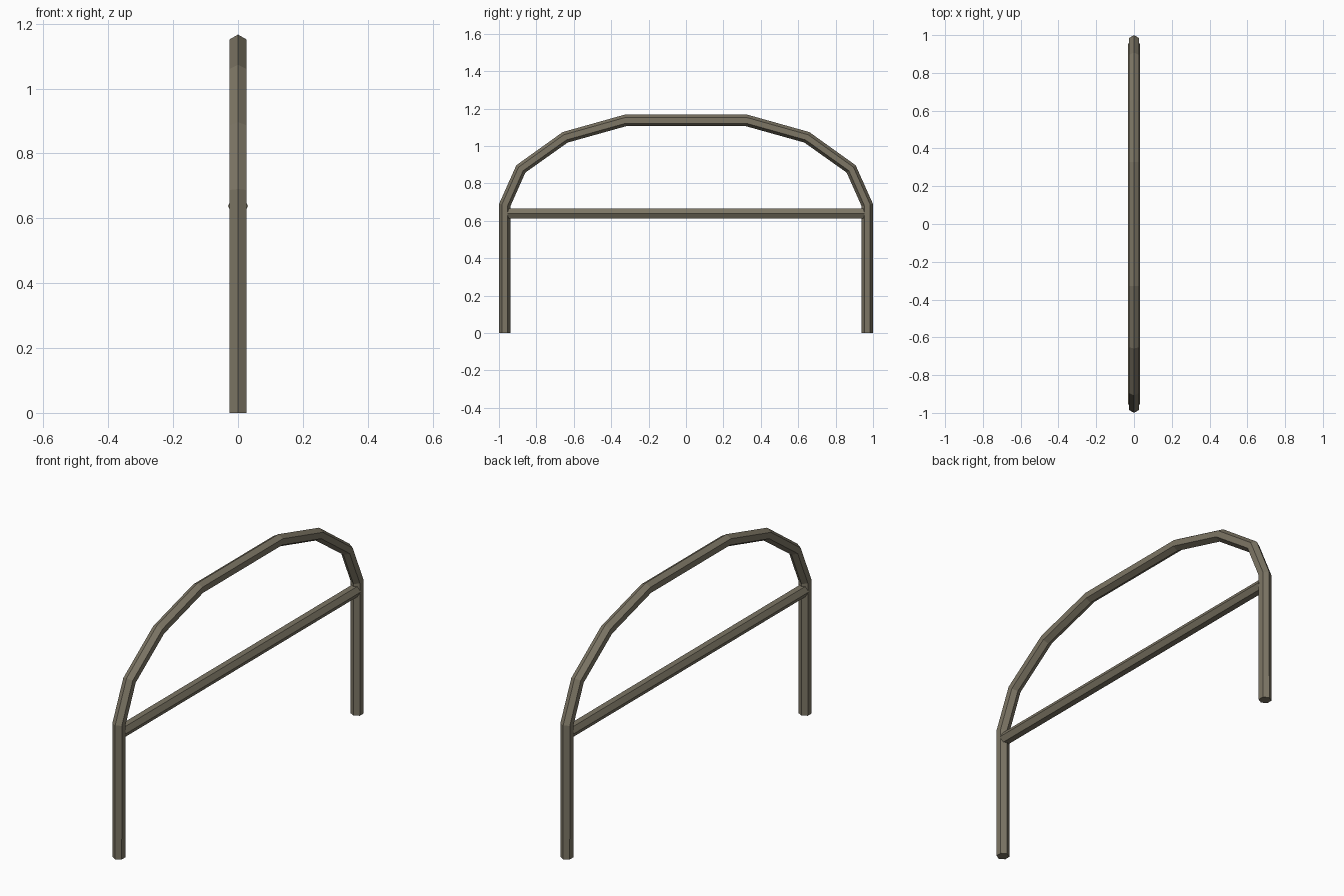
import bpy, bmesh, math
from mathutils import Vector

if "Cube" in bpy.data.objects:
    bpy.data.objects.remove(bpy.data.objects["Cube"])

mat = bpy.data.materials.new("olive_grey_metal")
mat.diffuse_color = (0.205, 0.181, 0.130, 1)
mat.use_nodes = True
mat.node_tree.nodes["Principled BSDF"].inputs["Base Color"].default_value = mat.diffuse_color

R = 0.031   # radius of the hexagonal tubing
X = Vector((1, 0, 0))


def hex_tube(name, path, turn=0.0):
    """Sweep a hexagon along (y, z) points, with rings on the bisecting planes."""
    pts = [Vector((0, y, z)) for y, z in path]
    bm = bmesh.new()
    rings = []
    for i, p in enumerate(pts):
        dirs = []
        if i > 0:
            dirs.append((p - pts[i - 1]).normalized())
        if i < len(pts) - 1:
            dirs.append((pts[i + 1] - p).normalized())
        tangent = sum(dirs, Vector()).normalized()
        normal = tangent.cross(X)
        rings.append([bm.verts.new(p + R * (math.cos(a) * normal + math.sin(a) * X))
                      for a in (turn + k * math.pi / 3 for k in range(6))])
    for a, b in zip(rings, rings[1:]):
        for k in range(6):
            n = (k + 1) % 6
            bm.faces.new((a[k], a[n], b[n], b[k]))
    bm.faces.new(rings[0])
    bm.faces.new(rings[-1])
    bmesh.ops.recalc_face_normals(bm, faces=bm.faces)
    mesh = bpy.data.meshes.new(name)
    bm.to_mesh(mesh)
    bm.free()
    mesh.materials.append(mat)
    obj = bpy.data.objects.new(name, mesh)
    bpy.context.collection.objects.link(obj)
    return obj


# Hoop: two legs joined by a faceted arch, mirrored about y = 0
half = [(0.969, 0), (0.969, 0.684), (0.883, 0.877), (0.646, 1.046), (0.325, 1.136)]
hex_tube("hoop_frame", half + [(-y, z) for y, z in reversed(half)])

# Cross bar between the legs, turned so its flats face up and down
hex_tube("cross_bar", [(-0.955, 0.638), (0.955, 0.638)], math.pi / 6)
